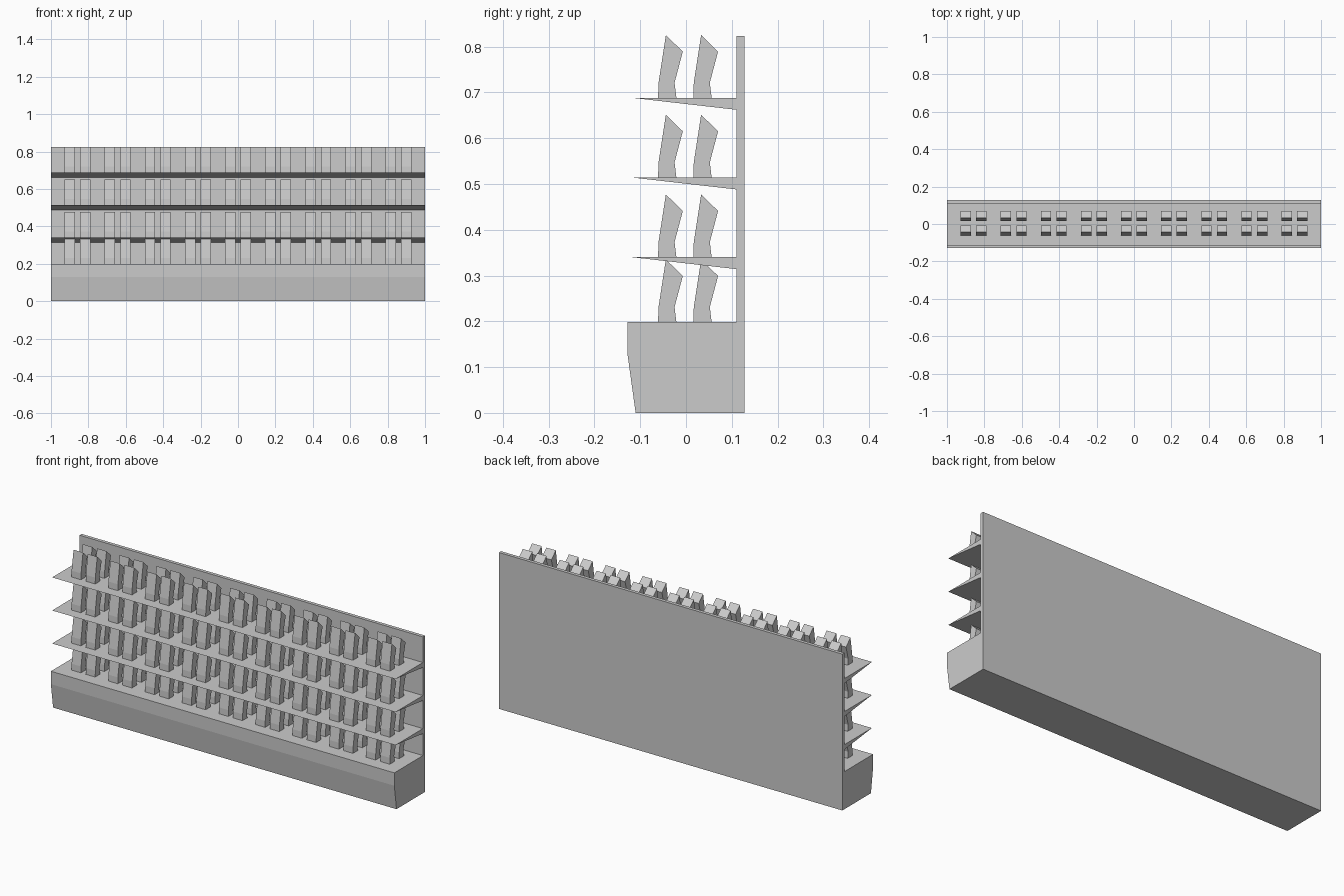
import bpy
import bmesh

cube = bpy.data.objects.get("Cube")
if cube:
    bpy.data.objects.remove(cube, do_unlink=True)

grey = bpy.data.materials.new("light_grey")
grey.use_nodes = True
color = (0.6, 0.6, 0.6, 1)
grey.diffuse_color = color
grey.node_tree.nodes["Principled BSDF"].inputs["Base Color"].default_value = color


def extrude_profiles(name, profile, spans, offsets=((0, 0),)):
    """Extrude a (y, z) profile along every x span, repeated at each (y, z) offset."""
    bm = bmesh.new()
    for dy, dz in offsets:
        for x0, x1 in spans:
            face = bm.faces.new([bm.verts.new((x0, y + dy, z + dz)) for y, z in profile])
            result = bmesh.ops.extrude_face_region(bm, geom=[face], use_keep_orig=True)
            verts = [v for v in result["geom"] if isinstance(v, bmesh.types.BMVert)]
            bmesh.ops.translate(bm, verts=verts, vec=(x1 - x0, 0, 0))
    bmesh.ops.recalc_face_normals(bm, faces=bm.faces)
    mesh = bpy.data.meshes.new(name)
    bm.to_mesh(mesh)
    bm.free()
    mesh.materials.append(grey)
    obj = bpy.data.objects.new(name, mesh)
    bpy.context.collection.objects.link(obj)
    return obj


FULL = [(-1, 1)]
BASE_TOP = 0.198
SHELF_TOPS = [0.340, 0.514, 0.688]

# Plinth with a slanted kick face, and the tall back panel
extrude_profiles("base", [(-0.11, 0), (0.11, 0), (0.11, BASE_TOP),
                          (-0.128, BASE_TOP), (-0.128, 0.13)], FULL)
extrude_profiles("back_panel", [(0.11, 0), (0.128, 0), (0.128, 0.823), (0.11, 0.823)], FULL)

# Wedge shelves
for i, top in enumerate(SHELF_TOPS):
    extrude_profiles(f"shelf_{i + 1}", [(-0.118, 0), (0.11, -0.026), (0.11, 0)],
                     FULL, [(0, top)])

# Bent upright items: nine pairs per row, two rows per level
item = [(-0.061, 0), (-0.021, 0), (-0.025, 0.033), (-0.007, 0.101),
        (-0.044, 0.137), (-0.060, 0.033)]
spans = []
for n in range(-4, 5):
    for side in (-1, 1):
        center = n * 0.2145 + side * 0.0415
        spans.append((center - 0.0275, center + 0.0275))
for i, level in enumerate([BASE_TOP] + SHELF_TOPS):
    extrude_profiles(f"items_level_{i + 1}", item, spans, [(0, level), (0.077, level)])
